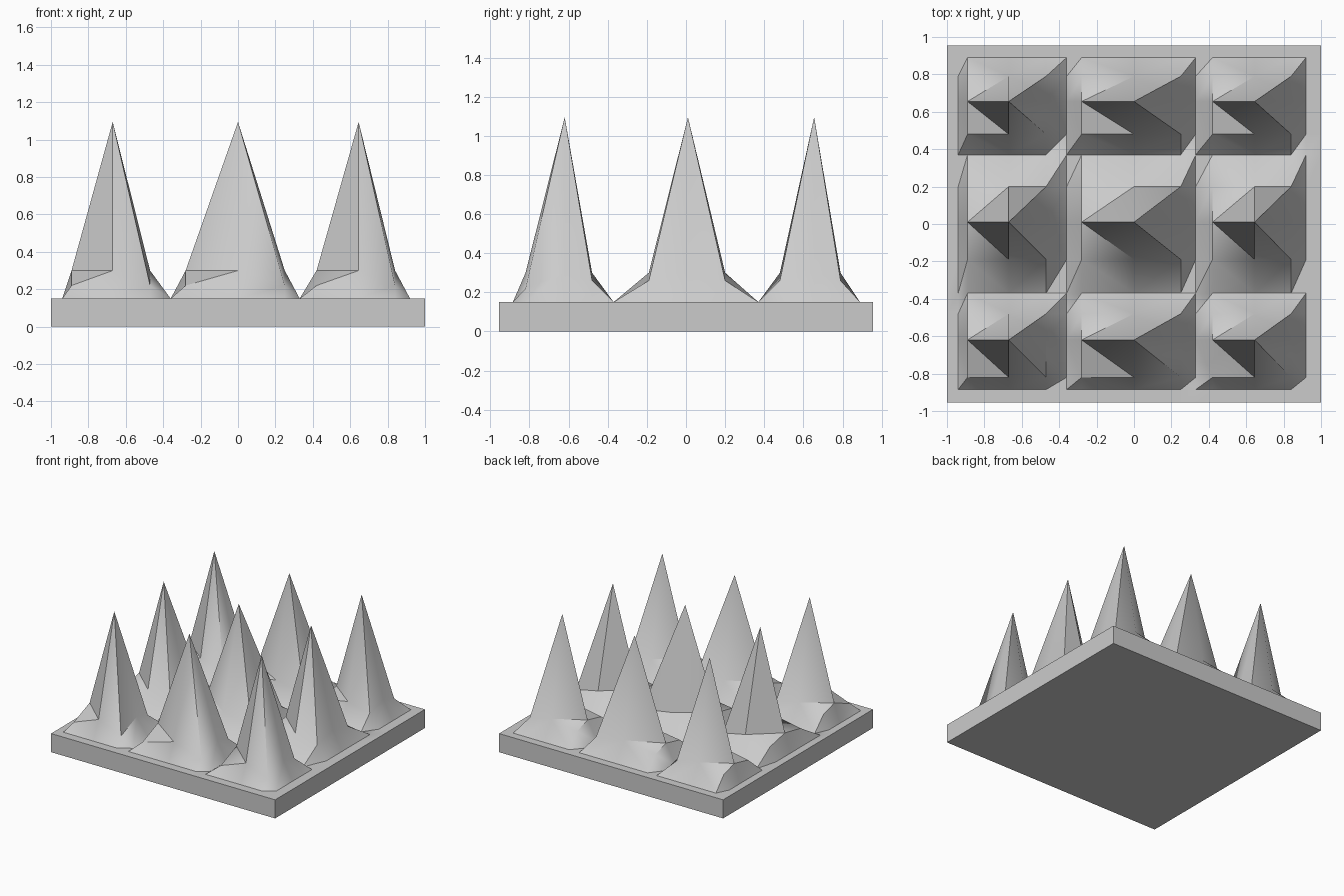
import bpy, bmesh, math

if "Cube" in bpy.data.objects:
    bpy.data.objects.remove(bpy.data.objects["Cube"])

# Grid lines: border, then (ring, peak, ring, valley) for each spike, border
XS = [-1, -0.94, -0.89, -0.67, -0.47, -0.36, -0.28, 0, 0.25, 0.33, 0.42, 0.645, 0.84, 0.92, 1]
YS = [-0.955, -0.885, -0.82, -0.62, -0.48, -0.37, -0.19, 0.01, 0.2, 0.37, 0.48, 0.655, 0.79, 0.89, 0.955]
BASE, RING, PEAK = 0.15, 0.30, 1.095
N = len(XS)


def role(i):
    """0 = flat valley or border, 1 = ring around a spike, 2 = spike centre line"""
    return 0 if i in (0, N - 1) else (0, 1, 2, 1)[(i - 1) % 4]


def height(i, j):
    a, b = role(i), role(j)
    if a == 0 or b == 0:
        return BASE
    if a + b == 4:
        return PEAK
    if a + b == 3:
        return RING
    return 0.22 if j == 2 else 0.26


bm = bmesh.new()
grid = [[bm.verts.new((x, y, height(i, j))) for j, y in enumerate(YS)] for i, x in enumerate(XS)]

# Spiked top surface
for i in range(N - 1):
    for j in range(N - 1):
        a, b, c, d = grid[i][j], grid[i + 1][j], grid[i + 1][j + 1], grid[i][j + 1]
        left_of_peak = role(i + 1) == 2
        front_of_peak = role(j + 1) == 2
        near_peak = {role(i), role(i + 1)} == {1, 2} == {role(j), role(j + 1)}
        split_ac = front_of_peak == left_of_peak
        if near_peak and left_of_peak:      # left side: ridges run along the grid
            split_ac = not split_ac
        if split_ac:
            bm.faces.new((a, b, c))
            bm.faces.new((a, c, d))
        else:
            bm.faces.new((a, b, d))
            bm.faces.new((b, c, d))

# Slab sides and underside
rim = [e for e in bm.edges if e.is_boundary]
wall = bmesh.ops.extrude_edge_only(bm, edges=rim)["geom"]
for v in wall:
    if isinstance(v, bmesh.types.BMVert):
        v.co.z = 0
bmesh.ops.holes_fill(bm, edges=[e for e in bm.edges if e.is_boundary], sides=0)
bmesh.ops.recalc_face_normals(bm, faces=bm.faces)

mesh = bpy.data.meshes.new("spiked_slab")
bm.to_mesh(mesh)
bm.free()
slab = bpy.data.objects.new("spiked_slab", mesh)
bpy.context.collection.objects.link(slab)
bpy.context.view_layer.objects.active = slab
slab.select_set(True)
bpy.ops.object.shade_smooth_by_angle(angle=math.radians(40))
